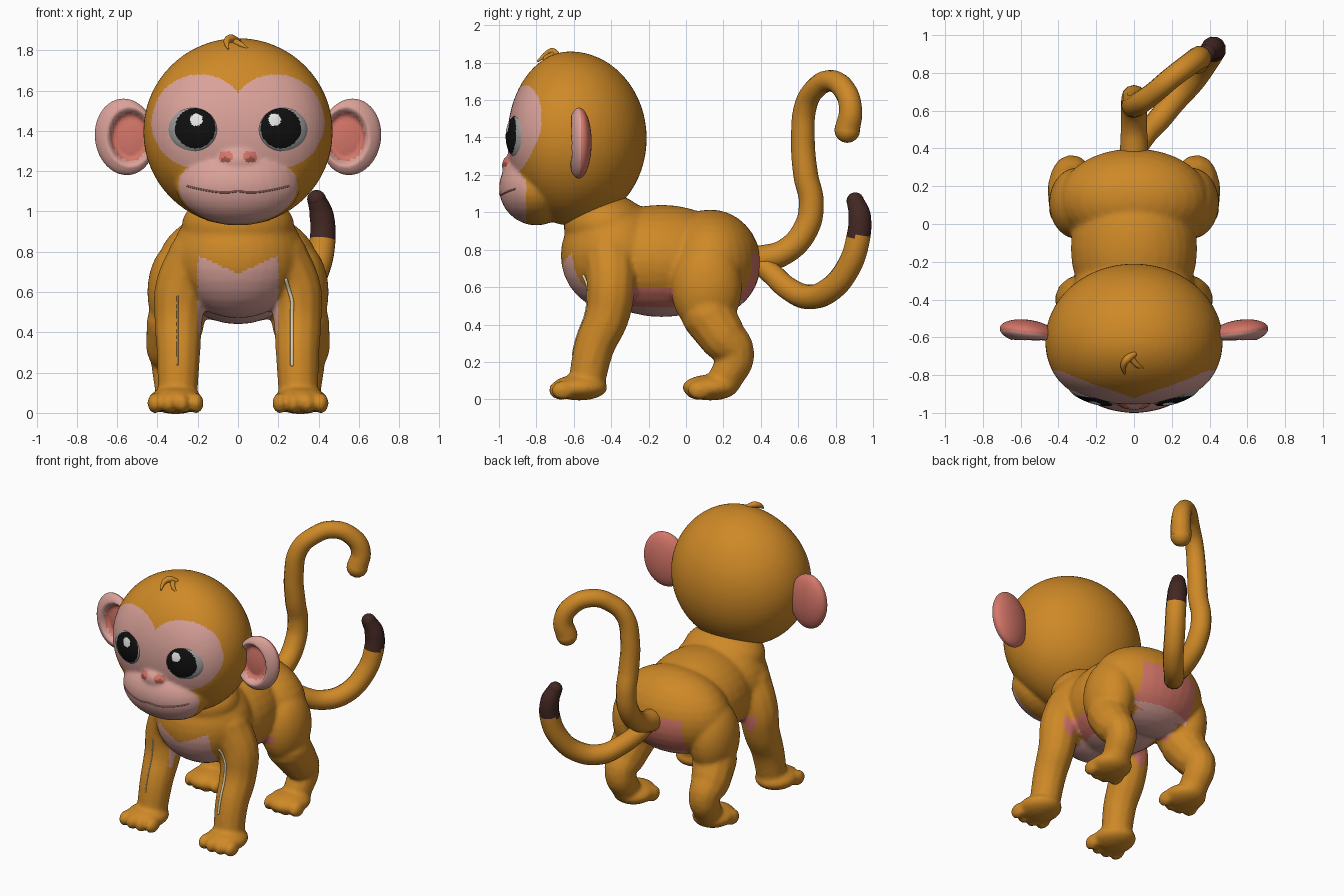
import bpy, bmesh
from math import exp, hypot
from mathutils import Matrix, Vector
from mathutils.bvhtree import BVHTree

if "Cube" in bpy.data.objects:
    bpy.data.objects.remove(bpy.data.objects["Cube"])

PALETTE = {
    "orange_fur": (0.62, 0.25, 0.02), "pale_pink": (0.70, 0.36, 0.32),
    "salmon": (0.66, 0.18, 0.14), "dark_brown": (0.055, 0.02, 0.016),
    "black": (0.005, 0.005, 0.005), "eye_grey": (0.33, 0.33, 0.33),
    "eye_shine": (0.85, 0.85, 0.85), "cream": (0.72, 0.60, 0.38),
    "nostril_pink": (0.33, 0.08, 0.065), "lip_pink": (0.48, 0.22, 0.19),
}
FUR, PINK, SALMON, BROWN, BLACK, GREY, SHINE, CREAM, NOSTRIL, LIP = range(len(PALETTE))
MATS = []
for name, rgb in PALETTE.items():
    m = bpy.data.materials.new(name)
    m.use_nodes = True
    m.diffuse_color = (*rgb, 1)
    bsdf = m.node_tree.nodes["Principled BSDF"]
    bsdf.inputs["Base Color"].default_value = (*rgb, 1)
    bsdf.inputs["Roughness"].default_value = 0.7
    MATS.append(m)


def blob(bm, center, radii, rot=None, seg=32):
    """Ellipsoid added to bm."""
    mat = Matrix.Translation(center) @ (rot or Matrix()) @ Matrix.Diagonal((*radii, 1))
    return bmesh.ops.create_uvsphere(bm, u_segments=seg, v_segments=seg // 2,
                                     radius=1, matrix=mat)["verts"]


def tube(bm, points):
    """Smooth round-ended tube through (x, y, z, radius) points, added to bm."""
    cu = bpy.data.curves.new("tube", "CURVE")
    cu.dimensions = "3D"
    cu.bevel_depth, cu.bevel_resolution, cu.resolution_u = 1, 4, 6
    cu.use_fill_caps = True
    sp = cu.splines.new("BEZIER")
    sp.bezier_points.add(len(points) - 1)
    for bp, (x, y, z, r) in zip(sp.bezier_points, points):
        bp.co, bp.radius = (x, y, z), r
        bp.handle_left_type = bp.handle_right_type = "AUTO"
    ob = bpy.data.objects.new("tube", cu)
    bpy.context.collection.objects.link(ob)
    bpy.context.view_layer.update()
    me = bpy.data.meshes.new_from_object(ob.evaluated_get(bpy.context.evaluated_depsgraph_get()))
    bm.from_mesh(me)
    bpy.data.objects.remove(ob)
    bpy.data.curves.remove(cu)
    bpy.data.meshes.remove(me)
    for x, y, z, r in (points[0], points[-1]):
        blob(bm, (x, y, z), (r, r, r), seg=16)


def finish(name, bm, rule, voxel=None, smooth=6):
    """Make the object, optionally fuse its parts, and colour its faces by rule."""
    me = bpy.data.meshes.new(name)
    bm.to_mesh(me)
    bm.free()
    ob = bpy.data.objects.new(name, me)
    bpy.context.collection.objects.link(ob)
    if voxel:
        mod = ob.modifiers.new("fuse", "REMESH")
        mod.mode, mod.voxel_size = "VOXEL", voxel
        mod = ob.modifiers.new("soften", "SMOOTH")
        mod.factor, mod.iterations = 0.5, smooth
        bpy.context.view_layer.update()
        dg = bpy.context.evaluated_depsgraph_get()
        ob.data = bpy.data.meshes.new_from_object(ob.evaluated_get(dg))
        ob.modifiers.clear()
    me = ob.data
    me.materials.clear()
    used = [rule(p.center, p.normal) if callable(rule) else rule for p in me.polygons]
    slots = sorted(set(used))
    for s in slots:
        me.materials.append(MATS[s])
    for p, s in zip(me.polygons, used):
        p.material_index = slots.index(s)
    me.shade_smooth()
    return ob


def front_finder(ob):
    """Function giving the frontmost surface point of ob at (x, z)."""
    tree = BVHTree.FromPolygons([v.co for v in ob.data.vertices],
                                [p.vertices for p in ob.data.polygons])
    return lambda x, z: tree.ray_cast(Vector((x, -2, z)), Vector((0, 1, 0)))[0]


# Body with legs and paws
body = bmesh.new()
blob(body, (0, -.38, .77), (.33, .29, .30))
blob(body, (0, -.13, .74), (.335, .42, .30))
blob(body, (0, .13, .73), (.40, .27, .285))
blob(body, (0, -.43, .93), (.28, .225, .17))
for s in (1, -1):
    tube(body, [(s * .20, -.41, .77, .15), (s * .28, -.40, .62, .133), (s * .295, -.42, .45, .12),
                (s * .295, -.49, .28, .108), (s * .30, -.53, .10, .10)])
    blob(body, (s * .30, .11, .60), (.15, .19, .25))
    tube(body, [(s * .31, .12, .45, .145), (s * .33, .20, .33, .13),
                (s * .33, .265, .245, .102), (s * .32, .21, .11, .093)])
    for heel, toe in ((-.57, -.68), (.13, .05)):
        blob(body, (s * .31, heel, .063), (.135, .15, .069))
        for i in range(4):
            blob(body, (s * (.208 + .068 * i), toe + .015 * abs(i - 1.5), .049),
                 (.039, .064, .052), seg=16)


def body_colour(c, n):
    ax = abs(c.x)
    if c.y < -.4 and ax < .2 and .4 < c.z < .69 + .45 * ax and (n.y < -.3 or n.z < -.3):
        return PINK
    if c.y > .25 and ax < .22 and .42 < c.z < .78:
        return SALMON if c.z > .53 else PINK
    if .4 < c.z < .6 and (ax < .17 or -.29 < c.y < -.07):
        return PINK if n.z < -.85 else SALMON
    return FUR


body_ob = finish("body", body, body_colour, .0125, 9)

# Pale streaks down the forearms
arm_point = front_finder(body_ob)
for side, x, bend, top, r in (("left", .268, -.03, .66, .009), ("right", -.30, 0, .58, .004)):
    streak = bmesh.new()
    steps = [.24 + (top - .24) * i / 8 for i in range(9)]
    tube(streak, [(*arm_point(x + bend * max(0, (z - .56) / .1), z), r) for z in steps])
    finish(side + "_arm_streak", streak, CREAM)

# Head: skull with a broad face, muzzle and nose bridge
head = bmesh.new()
for v in blob(head, (0, 0, 0), (.47, 1, .465), seg=64):
    v.co.y *= .41 if v.co.y > 0 else .335 * (1 + .25 * (v.co.x / .47) ** 2)
    v.co += Vector((0, -.62, 1.395))
blob(head, (0, -.80, 1.13), (.31, .20, .20))
blob(head, (0, -.93, 1.25), (.10, .055, .06))


def head_colour(c, n):
    ax = abs(c.x)
    if c.y > -.775:
        return FUR
    if c.y < -.9 and hypot((ax - .062) / .026, (c.z - 1.255) / .015) < 1:
        return NOSTRIL
    if c.y < -.9 and hypot((ax - .06) / .036, (c.z - 1.272) / .03) < 1:
        return SALMON
    mask = hypot((ax - .19) / .24, (c.z - 1.445) / .235) < 1
    muzzle = hypot(ax / .315, (c.z - 1.10) / .19) < 1 and c.y < -.855
    bridge = ax < .24 and 1.1 < c.z < 1.5
    return PINK if mask or muzzle or bridge else FUR


head_ob = finish("head", head, head_colour, .0105, 9)

# Smile laid along the muzzle
face_point = front_finder(head_ob)
mouth = bmesh.new()
smile = []
for i in range(-6, 7):
    x = i * .042
    z = 1.09 + .035 * (x / .25) ** 2 + .01 * exp(-(x / .04) ** 2)
    smile.append((*face_point(x, z), .0045))
tube(mouth, smile)
finish("mouth", mouth, LIP)

# Eyes: grey ball, black pupil set inward, shine spot
for s, side, shine in ((1, "left", .182), (-1, "right", -.207)):
    eye = bmesh.new()
    spot = face_point(s * .225, 1.405)
    turn = Matrix.Rotation(s * .34, 4, "Z") @ Matrix.Rotation(1.5708, 4, "X")
    blob(eye, spot + Vector((0, .024, 0)), (.128, .112, .042), turn, 80)

    def eye_colour(c, n):
        if hypot(c.x - shine, c.z - 1.455) < .031:
            return SHINE
        return BLACK if hypot(c.x - s * .212, c.z - 1.413) < .1 else GREY
    finish(side + "_eye", eye, eye_colour)

# Ears: flattened dish with a pale rim
for s, side in ((1, "left"), (-1, "right")):
    ear = bmesh.new()
    mid = Vector((s * .56, -.572, 1.37))

    def ear_radius(p):
        return hypot((p.x - mid.x + s * .025) / .15, (p.z - mid.z) / .19)
    for v in blob(ear, mid, (.15, .065, .19), Matrix.Rotation(s * .12, 4, "Y"), 64):
        r = ear_radius(v.co)
        if v.co.y < mid.y and r < .75:
            v.co.y += .065 * min(1, (.75 - r) / .2)
        v.co.y += .12 * (abs(v.co.x) - .56)
    finish(side + "_ear", ear,
           lambda c, n: PINK if n.y < -.15 and ear_radius(c) > .62 else SALMON)

# Tuft of hair
tuft = bmesh.new()
tube(tuft, [(0, -.69, 1.845, .015), (-.035, -.715, 1.858, .021),
            (-.055, -.745, 1.845, .017), (-.05, -.79, 1.81, .006)])
tube(tuft, [(-.02, -.70, 1.845, .018), (.02, -.75, 1.825, .013), (.045, -.76, 1.81, .006)])
finish("hair_tuft", tuft, FUR)

# Two tails: one curling up, one sweeping low with a dark tip
curl = bmesh.new()
tube(curl, [(0, .36, .74, .075), (0, .53, .79, .068), (0, .64, .91, .068), (0, .67, 1.05, .066),
            (0, .64, 1.2, .066), (0, .625, 1.4, .063), (.03, .64, 1.57, .06), (.1, .69, 1.66, .058),
            (.2, .775, 1.703, .058), (.3, .85, 1.65, .06), (.345, .88, 1.55, .063),
            (.33, .862, 1.44, .069)])
finish("curled_tail", curl, FUR)
low = bmesh.new()
tube(low, [(0, .36, .75, .05), (.05, .46, .67, .06), (.13, .55, .59, .063), (.21, .65, .548, .066),
           (.31, .76, .58, .067), (.385, .865, .70, .067), (.42, .92, .86, .066),
           (.415, .928, .98, .062), (.39, .905, 1.06, .047)])
finish("low_tail", low, lambda c, n: BROWN if c.z > .87 else FUR)
